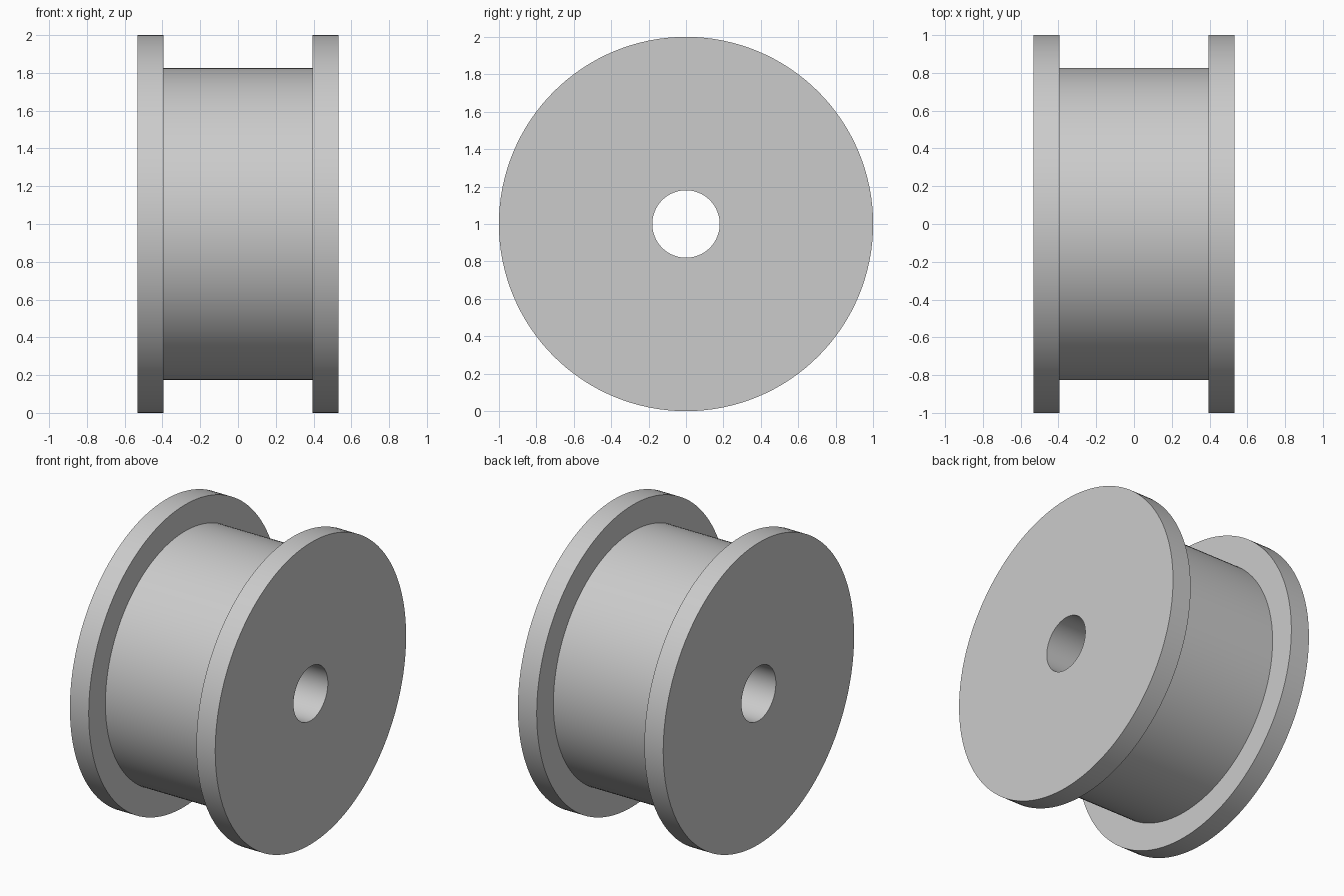
import bpy, bmesh, math
from mathutils import Vector

cube = bpy.data.objects.get("Cube")
if cube:
    bpy.data.objects.remove(cube, do_unlink=True)

# Plain grey finish
GREY = (0.6, 0.6, 0.6, 1.0)
grey = bpy.data.materials.new("plain_grey")
grey.use_nodes = True
grey.diffuse_color = GREY
grey.node_tree.nodes["Principled BSDF"].inputs["Base Color"].default_value = GREY

SEGMENTS = 128
FLANGE_R, DRUM_R, BORE_R = 1.0, 0.825, 0.18
OUTER_X, INNER_X = 0.533, 0.395

# Half section as (x, radius), mirrored into a closed loop
half = [(INNER_X, DRUM_R), (INNER_X, FLANGE_R), (OUTER_X, FLANGE_R), (OUTER_X, BORE_R)]
profile = half + [(-x, r) for x, r in reversed(half)]

# Spool turned around the x axis
bm = bmesh.new()
verts = [bm.verts.new((x, 0, r)) for x, r in profile]
edges = [bm.edges.new((v, verts[(i + 1) % len(verts)])) for i, v in enumerate(verts)]
bmesh.ops.spin(bm, geom=verts + edges, cent=(0, 0, 0), axis=(1, 0, 0),
               angle=math.tau, steps=SEGMENTS, use_merge=False)
bmesh.ops.remove_doubles(bm, verts=bm.verts[:], dist=0.0005)
loose = [e for e in bm.edges if not e.link_faces]
bmesh.ops.delete(bm, geom=loose, context="EDGES")
bmesh.ops.recalc_face_normals(bm, faces=bm.faces[:])
bmesh.ops.translate(bm, verts=bm.verts[:], vec=Vector((0, 0, FLANGE_R)))

mesh = bpy.data.meshes.new("spool")
bm.to_mesh(mesh)
bm.free()
mesh.materials.append(grey)
spool = bpy.data.objects.new("spool", mesh)
bpy.context.collection.objects.link(spool)

# Smooth round walls, crisp rims
bpy.ops.object.select_all(action="DESELECT")
spool.select_set(True)
bpy.context.view_layer.objects.active = spool
bpy.ops.object.shade_smooth_by_angle(angle=math.radians(30))
